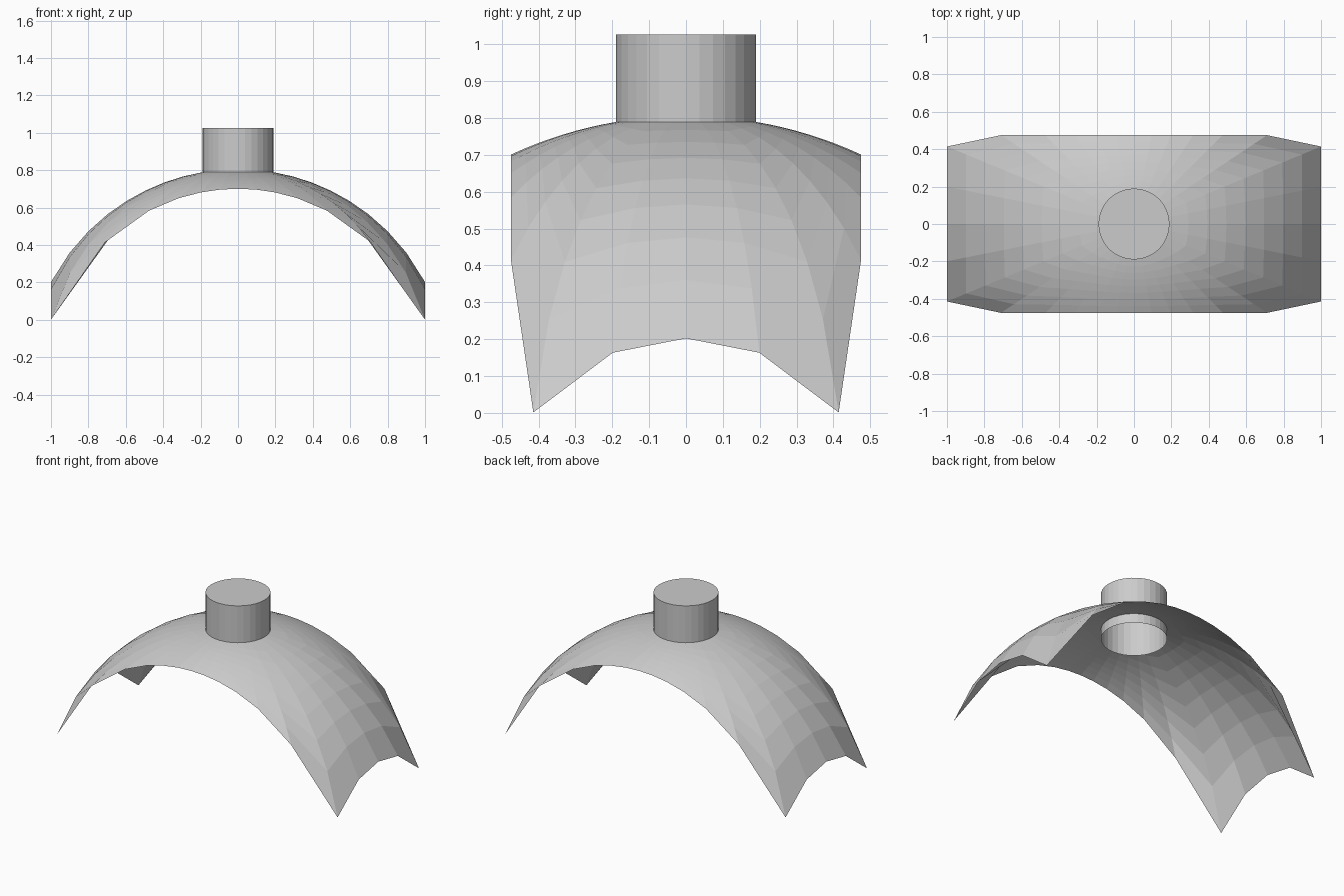
import bpy, bmesh, math

if "Cube" in bpy.data.objects:
    bpy.data.objects.remove(bpy.data.objects["Cube"])

grey = bpy.data.materials.new("light grey")
grey.diffuse_color = (0.6, 0.6, 0.6, 1)
grey.use_nodes = True
grey.node_tree.nodes["Principled BSDF"].inputs["Base Color"].default_value = grey.diffuse_color

SEG, RINGS = 32, 8
HOLE_R, HALF_X, HALF_Y = 0.19, 1.0, 0.475
SPHERE_R2, CENTRE_Z = 1.278, -0.325


def finish(name, bm):
    mesh = bpy.data.meshes.new(name)
    bm.to_mesh(mesh)
    bm.free()
    mesh.materials.append(grey)
    obj = bpy.data.objects.new(name, mesh)
    bpy.context.collection.objects.link(obj)
    return obj


# Domed saddle: rings blend from the round hole to the rectangular outline,
# and every point is lifted onto a sphere
bm = bmesh.new()
rings = []
for k in range(RINGS + 1):
    ring = []
    for i in range(SEG):
        a = 2 * math.pi * i / SEG
        c, s = math.cos(a), math.sin(a)
        edge = min(HALF_X / max(abs(c), 1e-6), HALF_Y / max(abs(s), 1e-6))
        r = HOLE_R + (edge - HOLE_R) * k / RINGS
        z = CENTRE_Z + math.sqrt(SPHERE_R2 - r * r)
        ring.append(bm.verts.new((r * c, r * s, max(z, 0))))
    rings.append(ring)
for inner, outer in zip(rings, rings[1:]):
    for i in range(SEG):
        j = (i + 1) % SEG
        bm.faces.new((inner[i], outer[i], outer[j], inner[j]))
finish("saddle_shell", bm)

# Capped neck, open underneath and reaching slightly below the shell
bm = bmesh.new()
loops = [[bm.verts.new((HOLE_R * math.cos(2 * math.pi * i / SEG),
                        HOLE_R * math.sin(2 * math.pi * i / SEG), z))
          for i in range(SEG)] for z in (0.73, 1.027)]
for i in range(SEG):
    j = (i + 1) % SEG
    bm.faces.new((loops[0][i], loops[0][j], loops[1][j], loops[1][i]))
bm.faces.new(loops[1])
finish("neck", bm)
